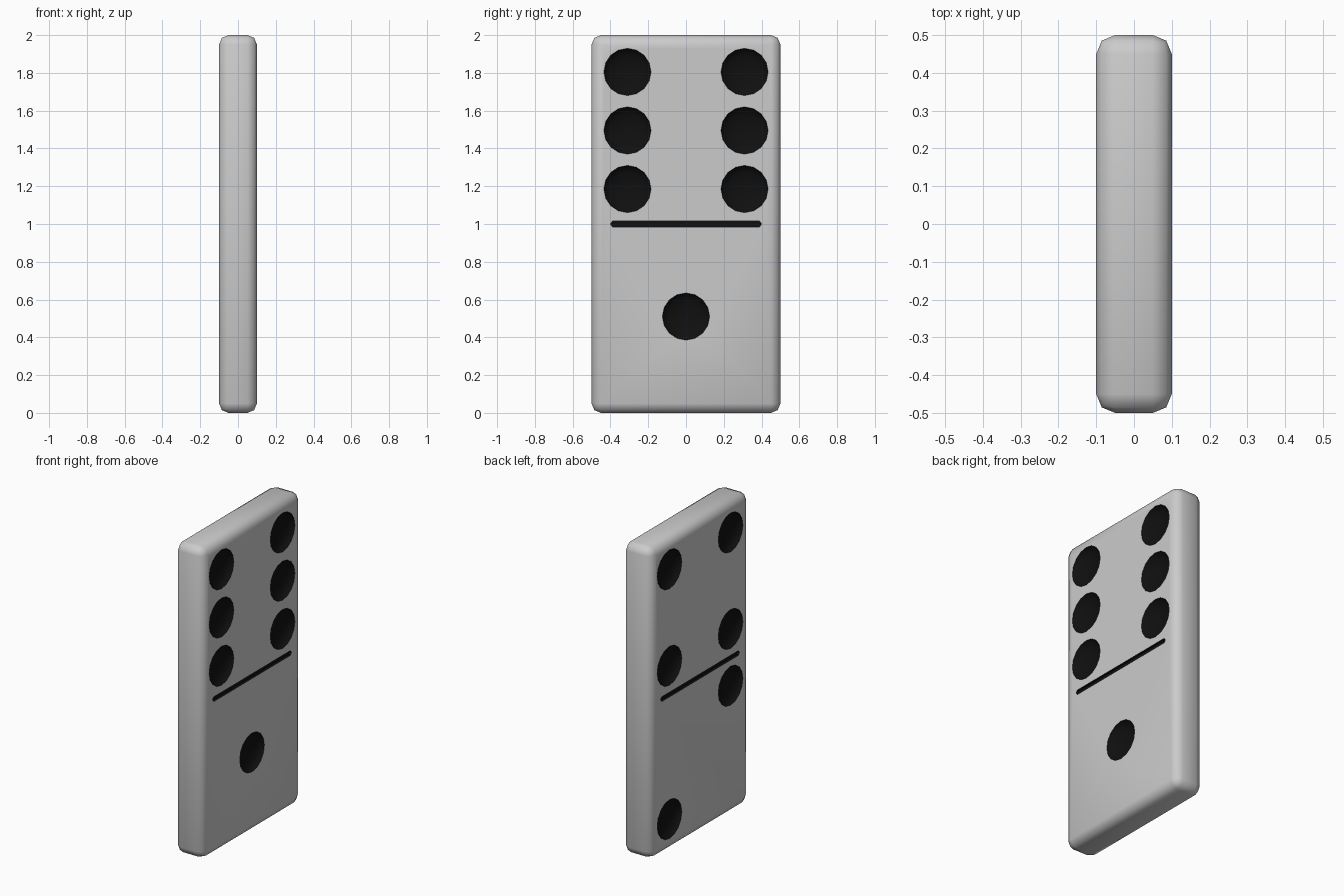
import bpy, bmesh, math
from mathutils import Matrix

if "Cube" in bpy.data.objects:
    bpy.data.objects.remove(bpy.data.objects["Cube"])

R, DEPTH, GRID = 0.125, 0.04, 0.31     # pip radius, dish depth, pip spacing
TOP, LOW = 1.495, 0.51                 # centres of the two halves


def material(name, c):
    m = bpy.data.materials.new(name)
    m.diffuse_color = (c, c, c, 1)
    m.use_nodes = True
    m.node_tree.nodes["Principled BSDF"].inputs["Base Color"].default_value = m.diffuse_color
    return m


mats = [material("tile_grey", 0.8), material("pip_black", 0.005)]


def make_object(name, bm):
    bmesh.ops.recalc_face_normals(bm, faces=bm.faces)
    me = bpy.data.meshes.new(name)
    bm.to_mesh(me)
    bm.free()
    for m in mats:
        me.materials.append(m)
    ob = bpy.data.objects.new(name, me)
    bpy.context.collection.objects.link(ob)
    return ob


# Tile body with rounded edges
bm = bmesh.new()
bmesh.ops.create_cube(bm, size=1, matrix=Matrix.Translation((0, 0, 1)) @ Matrix.Diagonal((0.2, 1, 2, 1)))
bmesh.ops.bevel(bm, geom=bm.edges[:], offset=0.05, segments=2, profile=0.5, affect='EDGES')
tile = make_object("domino_tile", bm)

# Cutter: shallow pip dishes and dividing grooves
bm = bmesh.new()


def pip(side, y, z):
    bmesh.ops.create_uvsphere(
        bm, u_segments=16, v_segments=8, radius=R,
        matrix=Matrix.Translation((side * 0.1, y, z))
        @ Matrix.Diagonal((DEPTH / R, 1, 1, 1)) @ Matrix.Rotation(math.pi / 2, 4, 'Y'))


def groove(side):
    outline = [(-0.4, 0), (-0.39, -0.015), (0.39, -0.015),
               (0.4, 0), (0.39, 0.015), (-0.39, 0.015)]
    face = bm.faces.new([bm.verts.new((side * 0.085, y, 1 + z)) for y, z in outline])
    ext = bmesh.ops.extrude_face_region(bm, geom=[face], use_keep_orig=True)
    moved = [v for v in ext['geom'] if isinstance(v, bmesh.types.BMVert)]
    bmesh.ops.translate(bm, verts=moved, vec=(side * 0.03, 0, 0))


# Right face: six over one
for y in (-GRID, GRID):
    for dz in (-GRID, 0, GRID):
        pip(1, y, TOP + dz)
pip(1, 0, LOW)

# Left face: four over two
for y in (-GRID, GRID):
    for dz in (-GRID, GRID):
        pip(-1, y, TOP + dz)
    pip(-1, y, LOW - y)

for side in (-1, 1):
    groove(side)
for f in bm.faces:
    f.material_index = 1
cutter = make_object("pip_cutter", bm)
cutter.hide_render = True

# Carve the dents, then shade smooth with crisp pip rims
mod = tile.modifiers.new("carve", 'BOOLEAN')
mod.operation = 'DIFFERENCE'
mod.solver = 'EXACT'
mod.object = cutter
bpy.context.view_layer.objects.active = tile
tile.select_set(True)
bpy.ops.object.modifier_apply(modifier=mod.name)
bpy.data.objects.remove(cutter, do_unlink=True)
bpy.ops.object.shade_smooth_by_angle(angle=math.radians(50))
